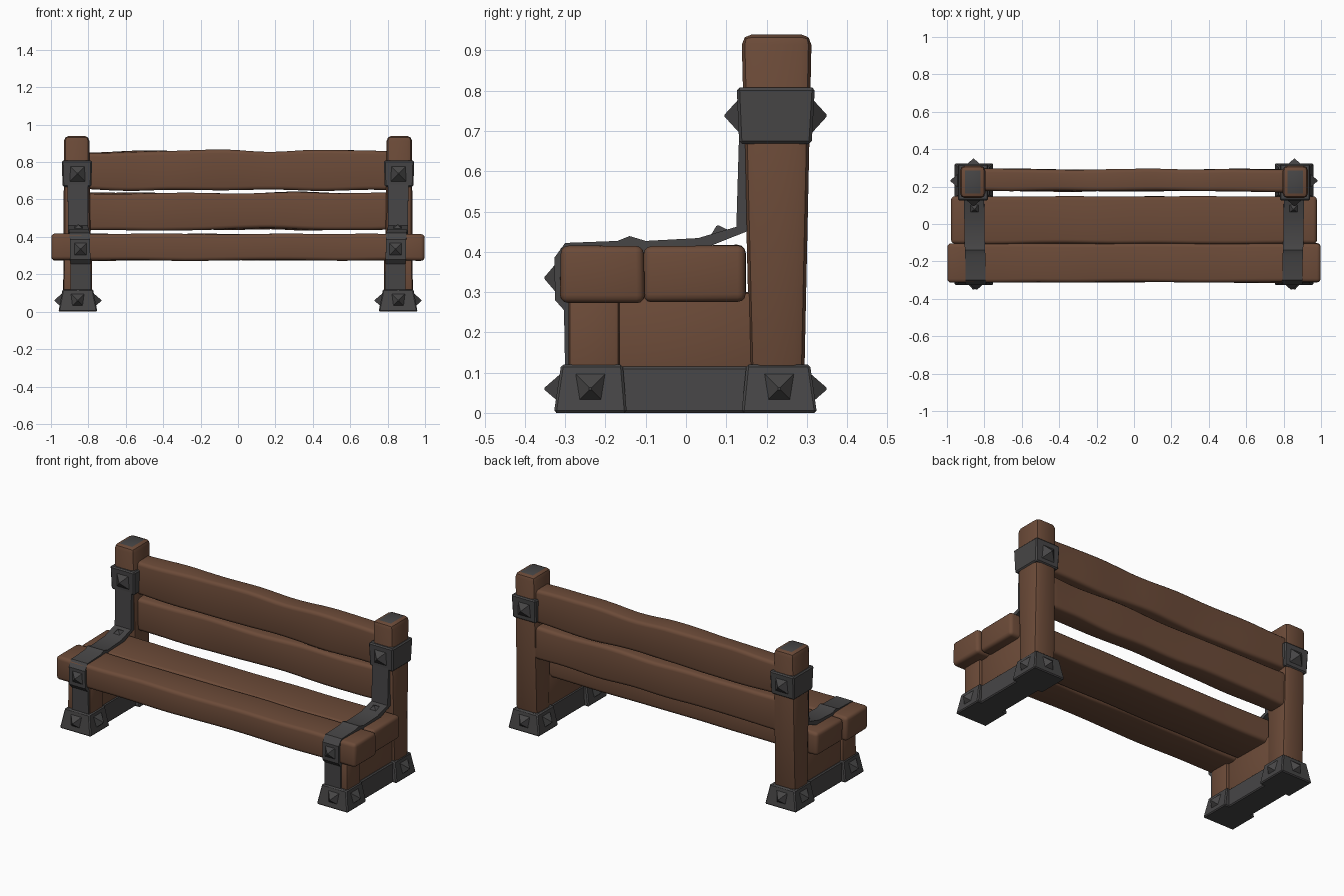
import bpy, bmesh, math
from mathutils import Vector, Matrix, noise

if "Cube" in bpy.data.objects:
    bpy.data.objects.remove(bpy.data.objects["Cube"])


def material(name, rgb):
    m = bpy.data.materials.new(name)
    m.diffuse_color = (*rgb, 1)
    m.use_nodes = True
    m.node_tree.nodes["Principled BSDF"].inputs["Base Color"].default_value = m.diffuse_color
    return m


WOOD = material("brown wood", (0.150, 0.070, 0.040))
IRON = material("dark iron", (0.062, 0.060, 0.061))


def finish(name, bm, mats):
    bmesh.ops.recalc_face_normals(bm, faces=bm.faces)
    me = bpy.data.meshes.new(name)
    bm.to_mesh(me)
    bm.free()
    for m in mats:
        me.materials.append(m)
    ob = bpy.data.objects.new(name, me)
    bpy.context.collection.objects.link(ob)
    return ob


def block(name, bottom, top, z0, z1, mat, bevel=0.012, segs=2, cuts=0, amp=0.0, seed=0, cap=None):
    """Tapered bevelled box; bottom/top are (x0, x1, y0, y1). Cuts and amp give a worn surface."""
    bm = bmesh.new()
    rings = [[bm.verts.new(p) for p in ((r[0], r[2], z), (r[1], r[2], z), (r[1], r[3], z), (r[0], r[3], z))]
             for r, z in ((bottom, z0), (top, z1))]
    a, b = rings
    bm.faces.new(a[::-1])
    bm.faces.new(b)
    for i in range(4):
        j = (i + 1) % 4
        bm.faces.new((a[i], a[j], b[j], b[i]))
    bmesh.ops.recalc_face_normals(bm, faces=bm.faces)
    bmesh.ops.bevel(bm, geom=bm.edges[:], offset=bevel, segments=segs, profile=0.5, affect='EDGES')
    for k in range(1, cuts):
        x = bottom[0] + (bottom[1] - bottom[0]) * k / cuts
        bmesh.ops.bisect_plane(bm, geom=bm.verts[:] + bm.edges[:] + bm.faces[:],
                               plane_co=(x, 0, 0), plane_no=(1, 0, 0))
    if amp:
        zm, ym = (z0 + z1) / 2, (bottom[2] + bottom[3]) / 2
        for v in bm.verts:
            sz, sy = (1 if v.co.z > zm else -1), (1 if v.co.y > ym else -1)
            p = Vector((v.co.x * 3.2 + seed * 7.3, sz * 3.7 + seed, sy * 0.35))
            v.co.z += amp * noise.noise(p)
            v.co.y += 0.6 * amp * noise.noise(p + Vector((11, 5, 3)))
    mats = [mat]
    if cap:
        mats.append(cap)
        bm.normal_update()
        for f in bm.faces:
            if f.normal.z > 0.95 and f.calc_center_median().z > z1 - 0.01:
                f.material_index = 1
    return finish(name, bm, mats)


def stud(name, loc, direction, half=0.05, height=0.033):
    """Square pyramid stud pointing along direction."""
    bm = bmesh.new()
    bmesh.ops.create_cone(bm, cap_ends=True, segments=4, radius1=half * math.sqrt(2),
                          radius2=0.004, depth=height + 0.01)
    rot = Vector(direction).to_track_quat('Z', 'Y').to_matrix().to_4x4()
    bm.transform(Matrix.Translation(loc) @ rot @ Matrix.Translation((0, 0, height / 2 - 0.005))
                 @ Matrix.Rotation(math.pi / 4, 4, 'Z'))
    return finish(name, bm, [IRON])


def strap(name, s, path, width=0.108, thick=0.03):
    """Iron band following a (y, z) path over the seat."""
    pts = [Vector(p) for p in path]
    bm = bmesh.new()
    rows = []
    for i, p in enumerate(pts):
        t = (pts[min(i + 1, len(pts) - 1)] - pts[max(i - 1, 0)]).normalized()
        inner = p + Vector((t.y, -t.x)) * thick
        xc = s * (0.84 + 0.017 * i / (len(pts) - 1))
        rows.append([bm.verts.new((xc + dx * width / 2, q.x, q.y))
                     for dx, q in ((-1, p), (1, p), (1, inner), (-1, inner))])
    for a, b in zip(rows, rows[1:]):
        for i in range(4):
            j = (i + 1) % 4
            bm.faces.new((a[i], a[j], b[j], b[i]))
    bm.faces.new(rows[0])
    bm.faces.new(rows[-1])
    return finish(name, bm, [IRON])


def rect(s, x0, x1, y0, y1):
    return (min(s * x0, s * x1), max(s * x0, s * x1), y0, y1)


# Seat planks and back boards
for i, (name, half, y0, y1, z0, z1, amp) in enumerate((
        ("front_seat_plank", 0.998, -0.312, -0.104, 0.274, 0.416, 0.006),
        ("rear_seat_plank", 0.978, -0.106, 0.148, 0.276, 0.414, 0.007),
        ("lower_back_board", 0.83, 0.178, 0.290, 0.440, 0.636, 0.012),
        ("upper_back_board", 0.83, 0.176, 0.292, 0.657, 0.856, 0.016))):
    r = (-half, half, y0, y1)
    block(name, r, r, z0, z1, WOOD, 0.02, 3, 28, amp, i + 1)

STRAP_PATH = [(-0.300, 0.09), (-0.303, 0.255), (-0.325, 0.280), (-0.327, 0.385), (-0.300, 0.422),
              (-0.17, 0.427), (-0.14, 0.439), (-0.10, 0.427), (0.03, 0.434), (0.125, 0.462), (0.132, 0.70)]

for s, side in ((-1, "left"), (1, "right")):
    # Posts, legs and side panel
    block(side + "_back_post", rect(s, 0.785, 0.935, 0.160, 0.293), rect(s, 0.795, 0.930, 0.138, 0.312),
          0.05, 0.94, WOOD, 0.026, 2, cap=IRON)
    block(side + "_front_leg", rect(s, 0.78, 0.935, -0.292, -0.165), rect(s, 0.78, 0.93, -0.292, -0.165),
          0.05, 0.30, WOOD)
    block(side + "_side_panel", rect(s, 0.795, 0.915, -0.18, 0.18), rect(s, 0.795, 0.915, -0.18, 0.18),
          0.05, 0.30, WOOD)
    # Iron feet with their joining bar
    for part, b, t in (("front_foot", (-0.328, -0.147), (-0.310, -0.157)),
                       ("rear_foot", (0.138, 0.325), (0.150, 0.308))):
        block(f"{side}_{part}", rect(s, 0.752, 0.960, *b), rect(s, 0.775, 0.938, *t),
              0, 0.12, IRON, 0.006, 1)
        yc = sum(b) / 2
        for d in (-1, 1):
            stud(f"{side}_{part}_side_stud", (s * 0.856 + d * 0.092, yc, 0.06), (d, 0, 0), 0.04)
    block(side + "_foot_bar", rect(s, 0.78, 0.935, -0.17, 0.17), rect(s, 0.79, 0.925, -0.17, 0.17),
          0, 0.115, IRON, 0.006, 1)
    # Collar round the post
    block(side + "_post_collar", rect(s, 0.784, 0.938, 0.132, 0.312), rect(s, 0.780, 0.942, 0.126, 0.320),
          0.668, 0.808, IRON, 0.007, 1)
    # Seat strap and studs
    strap(side + "_seat_strap", s, STRAP_PATH)
    x = s * 0.858
    stud(side + "_collar_front_stud", (x, 0.129, 0.738), (0, -1, 0))
    stud(side + "_collar_back_stud", (x, 0.316, 0.738), (0, 1, 0))
    stud(side + "_foot_front_stud", (x, -0.318, 0.06), (0, -1, 0), 0.04)
    stud(side + "_foot_back_stud", (x, 0.316, 0.06), (0, 1, 0), 0.04)
    stud(side + "_seat_front_stud", (s * 0.842, -0.325, 0.335), (0, -1, 0), 0.045, 0.026)
    stud(side + "_strap_corner_stud", (s * 0.853, 0.085, 0.442), (0, -0.3, 1), 0.04, 0.024)

# Smooth bevels, crisp edges
for ob in bpy.context.scene.objects:
    ob.select_set(True)
    bpy.context.view_layer.objects.active = ob
bpy.ops.object.shade_smooth_by_angle(angle=math.radians(32))
